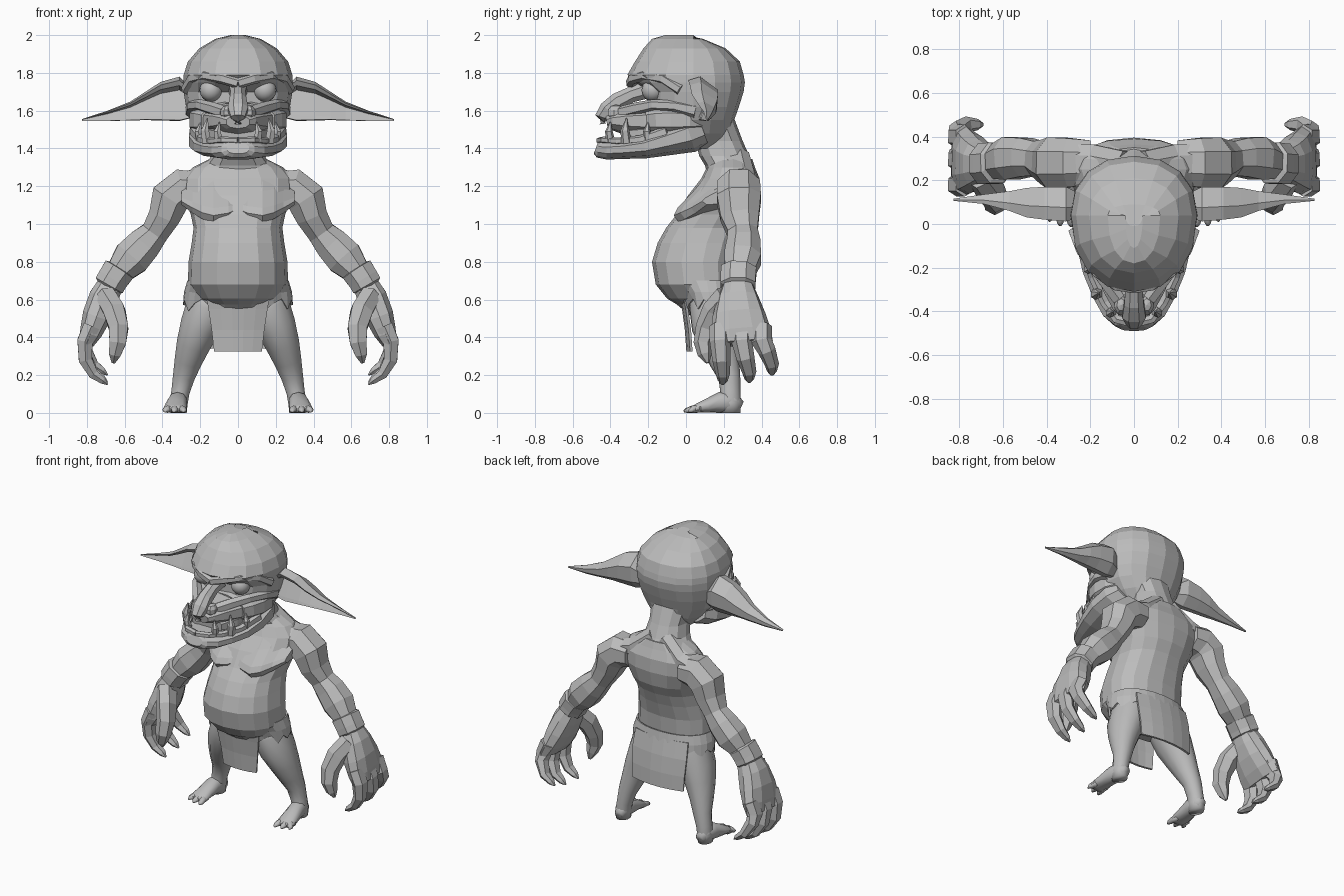
import bpy, bmesh, math
from mathutils import Vector

grey = bpy.data.materials.new("stone_grey")
grey.diffuse_color = (0.5, 0.5, 0.5, 1)
Y, Z = Vector((0, 1, 0)), Vector((0, 0, 1))


def finish(name, bm, mirror=False, smooth=False, thick=0):
    bmesh.ops.recalc_face_normals(bm, faces=bm.faces)
    me = bpy.data.meshes.new(name)
    bm.to_mesh(me)
    bm.free()
    me.materials.append(grey)
    ob = bpy.data.objects.new(name, me)
    bpy.context.collection.objects.link(ob)
    if thick:
        m = ob.modifiers.new("thickness", 'SOLIDIFY')
        m.thickness, m.offset = thick, 0
    if mirror:
        ob.modifiers.new("mirror", 'MIRROR')
    for p in me.polygons:
        p.use_smooth = smooth
    return ob


def loft(name, rings, closed=True, caps=True, **kw):
    """Skin a list of equal point rings."""
    bm = bmesh.new()
    rows = [[bm.verts.new(p) for p in r] for r in rings]
    n = len(rows[0])
    for a, b in zip(rows, rows[1:]):
        for i in range(n if closed else n - 1):
            j = (i + 1) % n
            bm.faces.new((a[i], a[j], b[j], b[i]))
    if caps and closed:
        bm.faces.new(rows[0])
        bm.faces.new(rows[-1])
    return finish(name, bm, **kw)


def sgnpow(v, e):
    return math.copysign(abs(v) ** e, v)


def egg(z, front, back, hw, mid, n=16, e=0.9):
    """Horizontal ring, widest at y = mid."""
    out = []
    for i in range(n):
        a = 2 * math.pi * i / n
        c = sgnpow(math.cos(a), e)
        out.append((hw * sgnpow(math.sin(a), e), mid + c * ((back - mid) if c > 0 else (mid - front)), z))
    return out


def tube(name, pts, ref=Y, n=8, e=0.9, **kw):
    """Sweep ellipses along points given as (x, y, z, radius across, radius along ref)."""
    P = [Vector(p[:3]) for p in pts]
    rings = []
    for i, p in enumerate(pts):
        t = (P[min(i + 1, len(P) - 1)] - P[max(i - 1, 0)]).normalized()
        u = t.cross(ref).normalized()
        v = u.cross(t)
        ang = [2 * math.pi * (k + .5) / n for k in range(n)]
        rings.append([P[i] + u * p[3] * sgnpow(math.cos(a), e) + v * p[4] * sgnpow(math.sin(a), e) for a in ang])
    return loft(name, rings, **kw)


def ball(name, loc, scale, u=10, v=7, **kw):
    bm = bmesh.new()
    bmesh.ops.create_uvsphere(bm, u_segments=u, v_segments=v, radius=1)
    for w in bm.verts:
        w.co = Vector(loc) + Vector(a * b for a, b in zip(w.co, scale))
    return finish(name, bm, **kw)


# Torso with pot belly
loft("torso", [egg(z, f, b, w, m, 16, .9) for z, f, b, w, m in [
    (.50, .04, .24, .17, .14), (.575, -.05, .26, .17, .13), (.605, -.10, .265, .215, .12),
    (.68, -.16, .27, .265, .10), (.80, -.18, .28, .262, .09), (.90, -.15, .31, .245, .11),
    (.98, -.105, .34, .235, .14), (1.05, -.05, .375, .25, .18), (1.15, .01, .395, .29, .22),
    (1.24, .08, .39, .29, .25), (1.30, .11, .365, .24, .25), (1.345, .12, .35, .15, .25)]])

# Chest muscles: overhanging wedge profile swept sideways
wedge = [(.13, 1.285), (.04, 1.18), (-.045, 1.09), (-.065, 1.05), (-.04, 1.015), (.08, 1.03), (.2, 1.1), (.22, 1.26)]
loft("chest_muscle", [[(x, y + dy, 1.15 + (z - 1.15) * s + dz) for y, z in wedge] for x, dy, s, dz in [
    (0, .045, .7, .0), (.05, .015, .92, .0), (.13, .0, 1, -.005), (.19, .035, .95, .005),
    (.24, .09, .8, .015), (.30, .15, .5, .02)]], mirror=True)

# Neck and sloping shoulders
loft("neck", [egg(z, f, b, w, (f + b) / 2, 12) for z, f, b, w in [
    (1.24, .12, .38, .25), (1.31, .10, .36, .18), (1.36, .07, .335, .14), (1.44, .05, .30, .125),
    (1.56, .0, .255, .14)]])
tube("trapezius", [(.04, .25, 1.35, .07, .09), (.18, .27, 1.245, .065, .10), (.30, .28, 1.21, .065, .09)],
     mirror=True)

# Cranium with heavy brow
loft("cranium", [egg(z, f, b, w, .04, 16) for z, f, b, w in [
    (1.40, .02, .21, .12), (1.48, -.10, .24, .20), (1.55, -.18, .255, .25), (1.62, -.20, .28, .275),
    (1.70, -.20, .305, .288), (1.75, -.27, .312, .29), (1.79, -.31, .305, .288), (1.86, -.27, .285, .265),
    (1.93, -.225, .21, .205), (1.98, -.18, .09, .12), (2.0, -.11, -.01, .04)]])
tube("brow", [(0, -.29, 1.745, .03, .028), (.08, -.28, 1.77, .028, .03), (.17, -.22, 1.787, .026, .028),
              (.24, -.12, 1.77, .028, .03), (.272, -.03, 1.71, .03, .03)], ref=Z, n=6, mirror=True)
ball("eye", (.143, -.175, 1.708), (.06, .06, .06), 16, 12, mirror=True, smooth=True)

# Cheeks, muzzle and nose
tube("cheeks", [(0, .10, 1.55, .22, .09), (0, .02, 1.55, .262, .10), (0, -.08, 1.55, .265, .11),
                (0, -.16, 1.55, .24, .105), (0, -.21, 1.545, .20, .095)], ref=Z, n=12, e=.8)
tube("cheekbone", [(.255, .05, 1.60, .025, .04), (.248, -.06, 1.625, .025, .03), (.20, -.17, 1.63, .03, .03),
                   (.13, -.26, 1.61, .035, .035), (.07, -.34, 1.59, .035, .035)], ref=Z, n=6, mirror=True)
tube("muzzle", [(0, -.10, 1.54, .23, .09), (0, -.22, 1.545, .19, .09), (0, -.32, 1.545, .14, .075),
                (0, -.39, 1.545, .10, .05), (0, -.42, 1.54, .065, .035)], ref=Z, n=10)
tube("nose", [(0, -.21, 1.71, .05, .05), (0, -.29, 1.685, .042, .045), (0, -.36, 1.65, .048, .05),
              (0, -.415, 1.605, .058, .05), (0, -.445, 1.565, .04, .04), (0, -.44, 1.53, .02, .02)], ref=Z, n=8)
ball("nostril", (.058, -.37, 1.59), (.036, .05, .042), 7, 5, mirror=True)

# Underbite jaw with mouth interior
tube("jaw", [(0, .09, 1.50, .22, .09), (0, .02, 1.475, .262, .10), (0, -.10, 1.44, .268, .08),
             (0, -.22, 1.408, .24, .063), (0, -.33, 1.395, .195, .052), (0, -.42, 1.39, .145, .05),
             (0, -.465, 1.395, .09, .045), (0, -.478, 1.40, .06, .03)], ref=Z, n=12, e=.8)
tube("mouth", [(0, -.10, 1.48, .21, .07), (0, -.24, 1.475, .175, .06), (0, -.34, 1.47, .12, .05)], ref=Z, n=8)
tube("lower_lip", [(0, -.455, 1.442, .022, .018), (.08, -.435, 1.445, .022, .018), (.135, -.36, 1.438, .022, .02),
                   (.19, -.24, 1.445, .022, .025), (.235, -.10, 1.49, .02, .03)], ref=Z, n=6, mirror=True)
for name, x, y, z, h, r in [("tusk", .165, -.315, 1.43, .13, .028), ("small_tusk", .10, -.40, 1.44, .10, .024),
                            ("back_tooth", .20, -.20, 1.44, .10, .024)]:
    tube(name, [(x, y, z, r, r), (x + .01, y - .008, z + h * .5, r * .85, r * .85),
                (x - .003, y, z + h, .003, .003)], n=6, mirror=True)

# Long pointed ears with hollow fronts
ear = []
for x, zt, zb, yf, yb in [(.25, 1.72, 1.56, .03, .14), (.31, 1.78, 1.545, .012, .17), (.41, 1.752, 1.548, .02, .17),
                          (.49, 1.70, 1.55, .03, .165), (.57, 1.648, 1.548, .06, .15),
                          (.69, 1.60, 1.545, .092, .135), (.825, 1.556, 1.546, .106, .116)]:
    h, d, ym = zt - zb, yb - yf, (yf + yb) / 2
    ear.append([(x, yf, zt - .08 * h), (x, yf + .4 * d, zt), (x, yb, zt - .3 * h), (x, yb - .05 * d, zb + .25 * h),
                (x, ym + .1 * d, zb), (x, yf + .35 * d, zb + .02 * h), (x, yf + .4 * d, zb + .12 * h),
                (x, yb - .25 * d, zt - .3 * h), (x, yf + .1 * d, zt - .2 * h)])
loft("ear", ear, mirror=True)

# Arms, cuffs and big hands
tube("arm", [(.20, .28, 1.19, .09, .11), (.29, .28, 1.19, .112, .12), (.36, .28, 1.135, .112, .125),
             (.39, .285, 1.04, .09, .11), (.44, .30, .955, .078, .085), (.495, .305, .895, .097, .095),
             (.565, .30, .82, .106, .105), (.625, .285, .75, .078, .085), (.68, .275, .67, .07, .075)], mirror=True)
tube("cuff", [(.625, .28, .765, .075, .085), (.63, .28, .757, .092, .10), (.665, .275, .705, .088, .10),
              (.682, .275, .675, .088, .10), (.688, .275, .665, .07, .085)], mirror=True)
tube("palm", [(.675, .275, .68, .07, .08), (.71, .275, .61, .082, .11), (.745, .28, .52, .08, .14),
              (.777, .29, .43, .062, .16), (.80, .295, .37, .04, .165)], n=10, e=.8, mirror=True)
for name, y, tip, dz in [("front_finger", .18, .195, -.01), ("middle_finger", .295, .335, .0),
                         ("rear_finger", .40, .455, .04)]:
    tube(name, [(.775, y, .46, .05, .055), (.81, y, .38, .046, .055), (.808, (y + tip) / 2, .29 + dz, .04, .048),
                (.765, tip, .215 + dz, .03, .038), (.715, tip, .18 + dz, .02, .026),
                (.69, tip, .16 + dz, .004, .008)], n=6, mirror=True)
tube("thumb", [(.70, .22, .62, .06, .07), (.655, .15, .54, .065, .068), (.632, .11, .45, .058, .06),
               (.637, .09, .37, .05, .05), (.652, .10, .31, .035, .038), (.66, .115, .265, .01, .01)],
     n=6, mirror=True)

# Legs, feet and toes
tube("leg", [(.13, .14, .64, .13, .12), (.155, .145, .56, .125, .13), (.20, .155, .46, .11, .128),
             (.237, .18, .36, .092, .104), (.265, .205, .27, .074, .08), (.287, .23, .19, .06, .06),
             (.305, .235, .11, .05, .055), (.315, .235, .05, .05, .058), (.315, .235, .0, .045, .055)],
     n=12, e=1, mirror=True, smooth=True)
tube("foot", [(.31, .292, .035, .03, .03), (.313, .25, .055, .048, .055), (.32, .18, .055, .052, .055),
              (.328, .11, .037, .058, .037), (.333, .05, .022, .062, .022), (.335, .025, .015, .05, .015)],
     ref=Z, n=10, e=.9, mirror=True, smooth=True)
for x, x2, y in [(.295, .288, -.012), (.335, .338, -.008), (.372, .386, .012)]:
    tube("toe", [(x, .08, .022, .02, .02), (x, .035, .02, .022, .02), (x2, y + .015, .013, .017, .013),
                 (x2, y, .007, .006, .006)], ref=Z, n=6, mirror=True, smooth=True)

# Ragged loincloth: waistband plus front and rear flaps
band = [egg(.70, -.10, .285, .262, .11, 28, .9), egg(.64, -.03, .295, .28, .12, 28, .9),
        egg(.57, -.005, .295, .285, .13, 28, .9)]
jag = [0, .03, -.02, .035, .01, -.03, .025]
band[2] = [(x, y, z + jag[i % 7]) for i, (x, y, z) in enumerate(band[2])]
loft("waistband", band, caps=False, thick=.012)


def flap(name, rows, bow, n=5):
    loft(name, [[(w * (2 * i / n - 1), y + bow * (2 * i / n - 1) ** 2, z) for i in range(n + 1)]
                for z, y, w in rows], closed=False, thick=.014)


flap("front_flap", [(.64, -.03, .17), (.55, -.015, .155), (.44, .0, .138), (.325, .008, .125)], .02)
flap("rear_flap", [(.66, .29, .20), (.55, .315, .205), (.44, .33, .20), (.34, .335, .195)], -.03)
